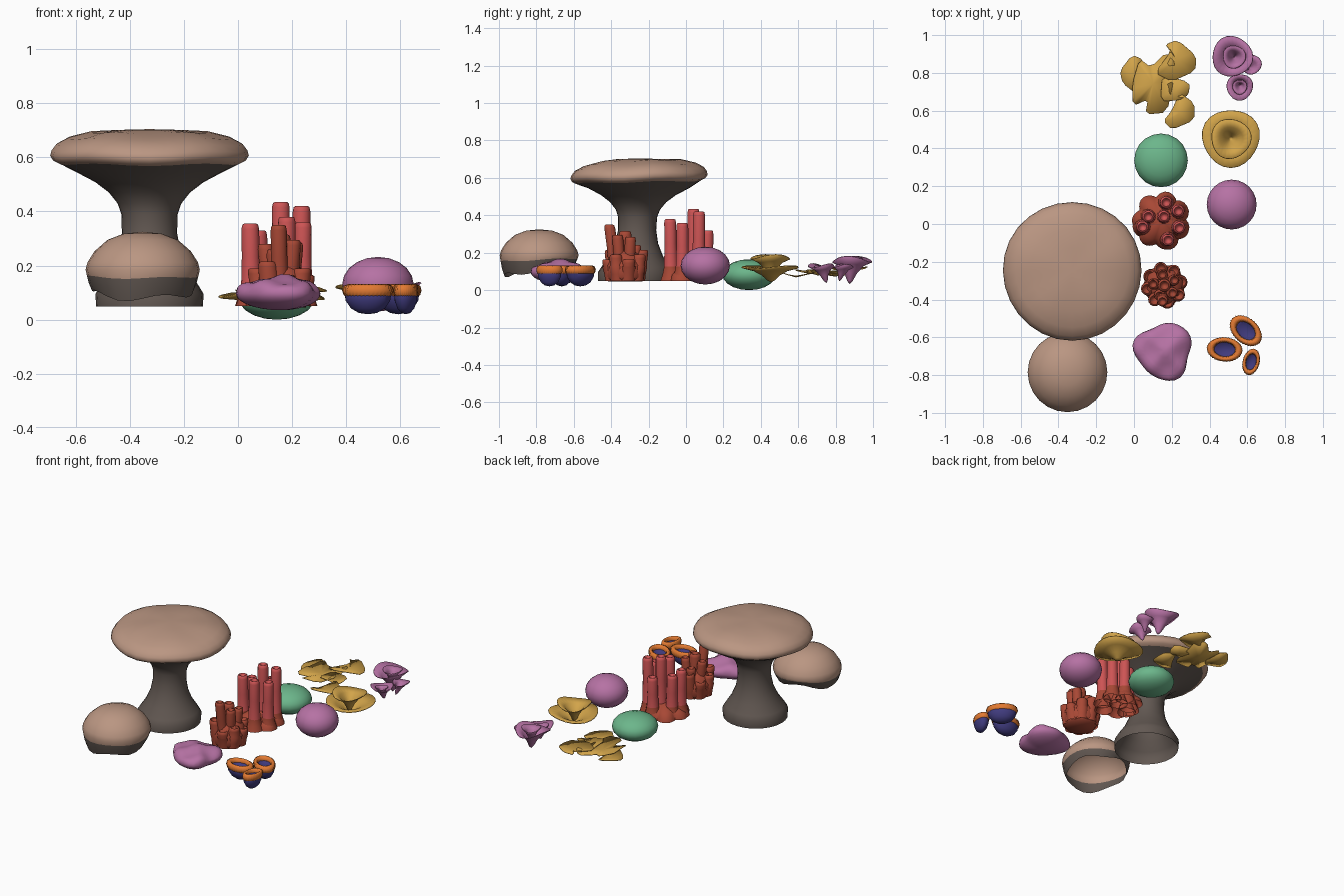
import bpy, bmesh, math
from math import sin, cos, pi, radians

if "Cube" in bpy.data.objects:
    bpy.data.objects.remove(bpy.data.objects["Cube"])


def srgb(r, g, b):
    f = lambda c: c / 12.92 if c <= 0.04045 else ((c + 0.055) / 1.055) ** 2.4
    return tuple(f(c / 255) for c in (r, g, b)) + (1.0,)


COLOURS = {
    "sand_brown": (186, 150, 130), "dark_brown": (98, 88, 82), "brick_red": (168, 72, 53),
    "rose_red": (205, 84, 84), "sea_green": (108, 182, 139), "mauve": (182, 114, 164),
    "ochre": (210, 164, 74), "orange": (226, 122, 50), "navy": (64, 59, 126)}
MATS = {}
for key, rgb in COLOURS.items():
    MATS[key] = bpy.data.materials.new(key)
    MATS[key].diffuse_color = srgb(*rgb)


def finish(bm, name, mats, angle=50, thick=0):
    """Turn a bmesh into a smooth object"""
    bmesh.ops.recalc_face_normals(bm, faces=bm.faces)
    me = bpy.data.meshes.new(name)
    bm.to_mesh(me)
    bm.free()
    for m in mats:
        me.materials.append(MATS[m])
    me.polygons.foreach_set("use_smooth", [True] * len(me.polygons))
    me.set_sharp_from_angle(angle=radians(angle))
    ob = bpy.data.objects.new(name, me)
    bpy.context.collection.objects.link(ob)
    if thick:
        mod = ob.modifiers.new("thickness", "SOLIDIFY")
        mod.thickness = thick
        mod.offset = 0
    return ob


def lathe(bm, prof, c, lean=(0, 0), n=24, s=(1, 1), rot=0, mod=None, split=None):
    """Spin (r, z) points about c; lean moves the highest ring sideways;
    faces after profile segment `split` get the second material"""
    zs = [p[1] for p in prof]
    z0, dz = min(zs), max(zs) - min(zs)
    rings = []
    for r, z in prof:
        t = (z - z0) / dz
        cx, cy = c[0] + lean[0] * t, c[1] + lean[1] * t
        ring = []
        for i in range(1 if r == 0 else n):
            a = 2 * pi * i / n
            rr, zz = mod(r, z, a) if mod else (r, z)
            x, y = rr * cos(a) * s[0], rr * sin(a) * s[1]
            ring.append(bm.verts.new((cx + x * cos(rot) - y * sin(rot),
                                      cy + x * sin(rot) + y * cos(rot), zz)))
        rings.append(ring)
    for k, (a, b) in enumerate(zip(rings, rings[1:])):
        for i in range(n):
            j = (i + 1) % n
            if len(a) == 1:
                vs = (a[0], b[i], b[j])
            elif len(b) == 1:
                vs = (a[i], a[j], b[0])
            else:
                vs = (a[i], a[j], b[j], b[i])
            f = bm.faces.new(vs)
            f.material_index = int(split is not None and k >= split)


def ellipsoid(r, z0, z1, k=10):
    zc, h = (z0 + z1) / 2, (z1 - z0) / 2
    return [(0 if i in (0, k) else r * sin(pi * i / k), zc - h * cos(pi * i / k)) for i in range(k + 1)]


# table rock: broad cap, dark underside and flared open stem
bm = bmesh.new()
lathe(bm, [(0, .704), (.12, .701), (.22, .692), (.30, .672), (.345, .648), (.362, .625), (.367, .606),
           (.356, .588), (.335, .578),
           (.27, .545), (.20, .508), (.15, .47), (.118, .43), (.104, .39), (.102, .32), (.115, .25), (.145, .18),
           (.182, .125), (.2, .095), (.197, .048)],
      (-.327, -.272), (0, .027), 28, split=8,
      mod=lambda r, z, a: (r * (1 + .006 * sin(3 * a)),
                           z + (.02 * r * sin(a) + .004 * sin(5 * a) if .57 < z < .7 else 0)))
finish(bm, "table_rock", ["sand_brown", "dark_brown"], 70)

# small domed boulder, open below with a wavy dark rim that dips at the front
bm = bmesh.new()
lathe(bm, [(0, .325), (.07, .318), (.13, .295), (.178, .253), (.204, .212), (.211, .185), (.206, .16),
           (.199, .13), (.187, .10)], (-.352, -.785), n=24, split=6,
      mod=lambda r, z, a: (r, z + max(0, .185 - z) * (.34 * sin(a) + .08 + .14 * sin(4 * a))))
finish(bm, "boulder", ["sand_brown", "dark_brown"], 60)


def tube(bm, x, y, top, r, lean=(0, 0), flare=1.8, z0=.05, split=None):
    """Coral tube with a flared foot and a pit in the tip"""
    h = top - z0
    lathe(bm, [(r * flare, z0), (r * (1 + flare) / 2, z0 + .035), (r * 1.1, z0 + .075), (r * .97, z0 + h * .6),
               (r * .96, top - .02), (r * .85, top - .004), (r * .65, top), (r * .45, top - .012), (0, top - .03)],
          (x, y), lean, 14, split=split)


# pipe coral: tall rose tubes on a scalloped brick red foot
bm = bmesh.new()
for x, y, top in [(.17, .115, .32), (.235, .07, .42), (.075, .04, .33), (.158, .04, .435), (.045, -.015, .355),
                  (.24, -.02, .36), (.18, -.085, .38)]:
    tube(bm, x + (.15 - x) * .05, y + (.02 - y) * .05, top, .034, ((x - .15) * .05, (y - .02) * .05), 1.7, split=2)
finish(bm, "pipe_coral_tubes", ["brick_red", "rose_red"], 60)
bm = bmesh.new()
lathe(bm, [(.128, .05), (.12, .08), (.095, .105), (.06, .125), (0, .14)], (.145, .018), n=56,
      mod=lambda r, z, a: (r * (1 + .22 * abs(sin(3.5 * a))), z))
finish(bm, "pipe_coral_foot", ["brick_red"], 60)

# finger coral: crowded blunt fingers around a trunk
bm = bmesh.new()
X, Y = .16, -.325
lathe(bm, [(0, .045), (.09, .045), (.105, .07), (.108, .13), (.085, .18), (.05, .21), (0, .22)], (X, Y), n=24)
for i in range(8):
    a = 2 * pi * i / 8 + .2
    tube(bm, X + .068 * cos(a), Y + .068 * sin(a), .165 + .025 * (i % 3), .037, (.025 * cos(a), .025 * sin(a)), 1.1)
for i, top in enumerate((.285, .24, .28, .26, .295)):
    a = 2 * pi * i / 5 + .5
    tube(bm, X + .035 * cos(a), Y + .035 * sin(a), top, .031, (.025 * cos(a), .025 * sin(a)), 1.6)
tube(bm, X, Y, .315, .036, flare=1.6)
tube(bm, .155, -.37, .35, .031, (-.005, -.04), 1.6)
finish(bm, "finger_coral", ["brick_red"], 60)

# green pebble coral and mauve ball coral
bm = bmesh.new()
lathe(bm, ellipsoid(.142, 0, .165), (.143, .337), n=20)
finish(bm, "green_mound", ["sea_green"], 80)
bm = bmesh.new()
lathe(bm, ellipsoid(.132, .03, .232), (.517, .103), n=24)
finish(bm, "mauve_ball", ["mauve"], 80)


# lumpy mauve mound with a rounded triangular outline
def lumps(r, z, a):
    rr = r * (1 + .10 * cos(3 * (a - radians(48))) + .03 * sin(5 * a))
    x, y = rr * cos(a), rr * sin(a)
    return rr, z + (.012 * sin(34 * x + 1) * cos(34 * y) if z > .1 else 0)


bm = bmesh.new()
lathe(bm, ellipsoid(.15, .035, .158, 14), (.158, -.672), n=36, mod=lumps)
finish(bm, "mauve_lump", ["mauve"], 80)

# three navy cups with bristly orange rims
for k, (x, y, a, b, rot) in enumerate([(.592, -.565, .1, .068, -42), (.48, -.664, .097, .066, -5),
                                       (.62, -.73, .073, .046, 75)]):
    bm = bmesh.new()
    lathe(bm, [(0, .02), (.35, .025), (.65, .042), (.85, .07), (.9, .1), (.7, .112), (.45, .1), (0, .09)],
          (x, y), n=28, s=(a, b), rot=radians(rot))
    finish(bm, "cup_%d" % (k + 1), ["navy"], 60)
    bm = bmesh.new()
    ring = [(.77 + .2 * cos(2 * pi * i / 8), .107 + .024 * sin(2 * pi * i / 8)) for i in range(9)]
    lathe(bm, ring, (x, y), n=72, s=(a, b), rot=radians(rot),
          mod=lambda r, z, t: (r + .02 * cos(36 * t) * (1 if r > .77 else -1), z + .001 * cos(36 * t)))
    bmesh.ops.remove_doubles(bm, verts=bm.verts, dist=1e-5)
    finish(bm, "cup_rim_%d" % (k + 1), ["orange"], 180)

# spreading ochre plates: thin leaves, outline in x/y, with height at centre and rim
PLATES = [
    (.085, .10, [(-.01, .74), (.03, .875), (.09, .83), (.17, .91), (.22, .85), (.21, .76), (.175, .59), (.06, .58),
                 (.075, .66), (-.005, .625)]),
    (.075, .09, [(-.075, .81), (-.01, .895), (.05, .87), (.05, .76), (.01, .69), (-.06, .745)]),
    (.10, .115, [(.165, .95), (.23, .975), (.33, .89), (.325, .81), (.2, .755), (.11, .80), (.2, .92)]),
    (.08, .10, [(.15, .79), (.295, .75), (.29, .685), (.24, .655), (.14, .65)]),
    (.07, .085, [(.155, .545), (.2, .50), (.32, .55), (.32, .64), (.24, .695), (.2, .60)]),
]
bm = bmesh.new()
for zc, zr, pts in PLATES:
    # round the corners by cutting each side at a fifth
    pts = [(p[0] + (q[0] - p[0]) * t, p[1] + (q[1] - p[1]) * t)
           for p, q in zip(pts, pts[1:] + pts[:1]) for t in (.2, .8)]
    m = len(pts)
    cx, cy = sum(p[0] for p in pts) / m, sum(p[1] for p in pts) / m
    mid = bm.verts.new((cx, cy, zc))
    rim = [bm.verts.new((px, py, zr + .010 * sin(1.1 * i))) for i, (px, py) in enumerate(pts)]
    for i in range(m):
        bm.faces.new((mid, rim[i], rim[(i + 1) % m]))
finish(bm, "ochre_plates", ["ochre"], 60, .004)


def funnel(bm, x, y, r, z0, z1, wave=.01, ph=0, lean=(0, 0), n=24):
    """Thin wavy funnel"""
    h = z1 - z0
    lathe(bm, [(0, z0), (r * .12, z0 + h * .12), (r * .3, z0 + h * .45), (r * .6, z0 + h * .78), (r, z1)],
          (x, y), lean, n,
          mod=lambda q, z, a: (q * (1 + .04 * sin(3 * a + ph)), z + wave * (q / r) ** 2 * sin(2 * a + ph)))


# ochre cup coral: two nested funnels
bm = bmesh.new()
funnel(bm, .513, .455, .152, .045, .122, .008)
funnel(bm, .513, .452, .105, .06, .178, .012, 1)
finish(bm, "ochre_cup", ["ochre"], 60, .005)

# mauve vase cluster
bm = bmesh.new()
funnel(bm, .54, .875, .106, .035, .165, .016, 2, (-.02, .012))
funnel(bm, .53, .885, .06, .06, .175, .006, 1)
funnel(bm, .56, .75, .069, .04, .13, .012, 0, (0, -.025), 18)
funnel(bm, .56, .74, .038, .05, .125, .005, 0, (0, -.015), 16)
funnel(bm, .60, .82, .052, .05, .13, .008, 1, (.022, .025), 16)
finish(bm, "mauve_vases", ["mauve"], 60, .005)

for m in bpy.data.materials:
    if m.users and not m.is_grease_pencil:
        m.use_nodes = True
        m.node_tree.nodes["Principled BSDF"].inputs["Base Color"].default_value = m.diffuse_color
